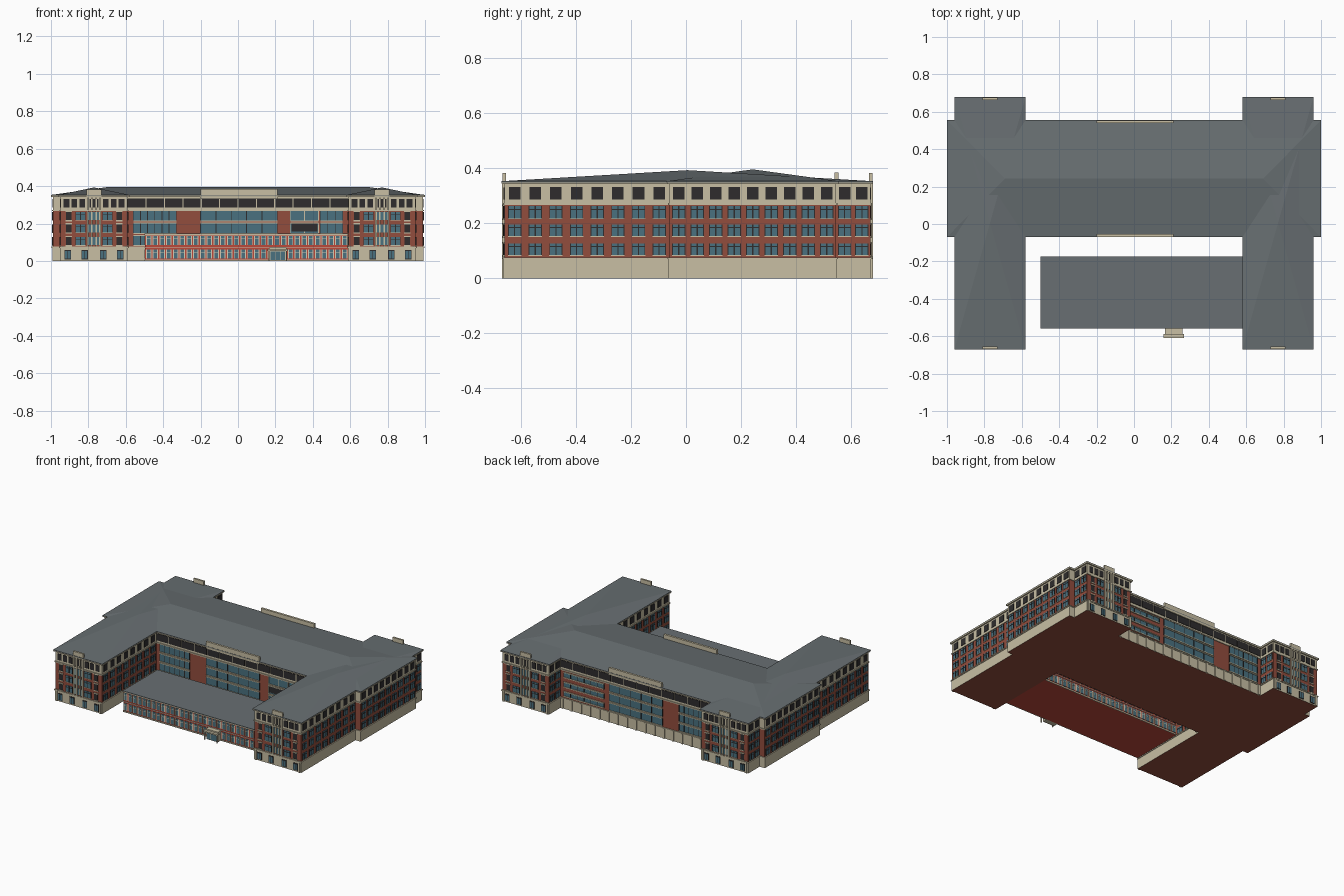
import bpy, bmesh
from mathutils import Vector

if "Cube" in bpy.data.objects:
    bpy.data.objects.remove(bpy.data.objects["Cube"])

def lin(c):
    c /= 255
    return c / 12.92 if c <= 0.04045 else ((c + 0.055) / 1.055) ** 2.4

COLORS = {"brick": (146, 77, 61), "stone": (200, 191, 164), "roof_grey": (104, 111, 114),
          "glass_blue": (74, 113, 128), "dark_glass": (46, 44, 45), "orange_brick": (186, 72, 58),
          "pale_trim": (210, 203, 180)}
MATS = {}
for name, c in COLORS.items():
    m = bpy.data.materials.new(name)
    m.diffuse_color = (*[lin(v) for v in c], 1)
    m.use_nodes = True
    m.node_tree.nodes["Principled BSDF"].inputs["Base Color"].default_value = m.diffuse_color
    MATS[name] = m

def finish(name, bm, *mats):
    me = bpy.data.meshes.new(name)
    bm.to_mesh(me)
    bm.free()
    for m in mats:
        me.materials.append(MATS[m])
    ob = bpy.data.objects.new(name, me)
    bpy.context.collection.objects.link(ob)
    return ob

# Boxes are collected per part, one mesh each
PARTS = {}
def box(part, mat, a, b):
    bm = PARTS.setdefault((part, mat), bmesh.new())
    v = [bm.verts.new((x, y, z)) for z in (a[2], b[2])
         for x, y in ((a[0], a[1]), (b[0], a[1]), (b[0], b[1]), (a[0], b[1]))]
    for f in ((3, 2, 1, 0), (4, 5, 6, 7), (0, 1, 5, 4), (1, 2, 6, 5), (2, 3, 7, 6), (3, 0, 4, 7)):
        bm.faces.new([v[i] for i in f])

class Wall:
    """Straight wall; plates are placed along it by distance u and height z."""
    def __init__(self, p, q):
        self.p, d = Vector(p), Vector(q) - Vector(p)
        self.len, self.d = d.length, d.normalized()
        self.n = Vector((self.d.y, -self.d.x))
    def plate(self, part, mat, u0, u1, z0, z1, t=0.003, back=0.002):
        a = self.p + self.d * u0 - self.n * back
        b = self.p + self.d * u1 + self.n * t
        box(part, mat, (min(a.x, b.x), min(a.y, b.y), z0), (max(a.x, b.x), max(a.y, b.y), z1))

def offset(pts, d):
    out = []
    for i, p in enumerate(pts):
        p = Vector(p)
        a, b = (p - Vector(pts[i - 1])).normalized(), (Vector(pts[(i + 1) % len(pts)]) - p).normalized()
        out.append(p + d * (Vector((a.y, -a.x)) + Vector((b.y, -b.x))))
    return out

# Main H-shaped body: footprint lofted upward with cornices and colour bands
half = [(.58, -.07), (.58, -.67), (.96, -.67), (.96, -.07), (1, -.07), (1, .555),
        (.96, .555), (.96, .68), (.58, .68), (.58, .555)]
foot = half + [(-x, y) for x, y in reversed(half)]
LEVELS = [(0, -.007, 1), (.070, -.007, 1), (.070, -.003, 1), (.076, -.003, 1), (.076, -.01, 0),
          (.266, -.01, 1), (.266, -.005, 1), (.273, -.005, 1), (.273, -.01, 1), (.342, -.01, 1),
          (.342, -.001, 1), (.349, 0, 2), (.353, 0, 2)]
bm = bmesh.new()
rings = [[bm.verts.new((p.x, p.y, z)) for p in offset(foot, o)] for z, o, _ in LEVELS]
n = len(foot)
for k in range(len(rings) - 1):
    for i in range(n):
        j = (i + 1) % n
        f = bm.faces.new((rings[k][i], rings[k][j], rings[k + 1][j], rings[k + 1][i]))
        f.material_index = LEVELS[k][2]
bm.faces.new(rings[0][::-1]).material_index = 0
finish("main_body", bm, "brick", "stone", "roof_grey")

# Roofs: pyramid over each wing, hipped roof over the main bar (separate slopes)
def hip(name, x0, x1, y0, y1, z, r0, r1):
    bm = bmesh.new()
    a, b, c, d = [(x, y, z) for x, y in ((x0, y0), (x1, y0), (x1, y1), (x0, y1))]
    for f in ((a, b, r1, r0), (b, c, r1), (c, d, r0, r1), (d, a, r0)):
        bm.faces.new([bm.verts.new(p) for p in dict.fromkeys(f)])
    finish(name, bm, "roof_grey")

for s in (-1, 1):
    xs = sorted((s * .58, s * .96))
    hip("wing_roof", *xs, -.67, .68, .353, (s * .77, .005, .393), (s * .77, .005, .393))
hip("main_roof", -1, 1, -.07, .555, .353, (-.69, .2425, .396), (.69, .2425, .396))

FLOORS = [(.084, .127), (.153, .196), (.218, .262)]

def window(w, c, width, z0, z1):
    h = width / 2
    w.plate("window_panes", "glass_blue", c - h, c + h, z0, z1)
    w.plate("window_mullions", "dark_glass", c - .002, c + .002, z0, z1, .0045)
    w.plate("window_mullions", "dark_glass", c - h, c + h, z1 - .013, z1 - .010, .0045)
    for s in (-1, 1):
        w.plate("window_mullions", "dark_glass", c + s * h - .0015, c + s * h + .0015, z0, z1, .0045)
    w.plate("window_sills", "stone", c - h - .002, c + h + .002, z0 - .003, z0, .005)

# Regular bays on the wing sides and main bar ends
def side_facade(w):
    k = max(1, round(w.len / .071))
    for i in range(k):
        c = w.len * (i + .5) / k
        for z0, z1 in FLOORS:
            window(w, c, .045, z0, z1)
        w.plate("attic_windows", "dark_glass", c - .021, c + .021, .286, .332)

# Wing end facade with central bay between stone pilasters
def wing_end(w):
    m = w.len / 2
    for s in (-1, 1):
        for o in (.05, .14):
            w.plate("base_windows", "dark_glass", m + s * o - .018, m + s * o + .018, .008, .058, .005)
            for q in (-.008, .008):
                w.plate("base_panes", "glass_blue", m + s * o + q - .006, m + s * o + q + .006, .012, .052, .007)
        w.plate("corner_piers", "stone", m + s * .168 - .006, m + s * .168 + .006, 0, .08, .009)
        for o in (.033, .012):
            w.plate("wing_pilasters", "stone", m + s * o - .005, m + s * o + .005, .075, .342, .009)
        for z0, z1 in FLOORS:
            window(w, m + s * .072, .05, z0, z1)
            c = m + s * .135
            w.plate("narrow_windows", "dark_glass", c - .014, c + .014, z0, z1)
            for z in (z0 - .006, z1):
                w.plate("window_sills", "stone", c - .018, c + .018, z, z + .006, .006)
        for o in (.063, .105, .147):
            w.plate("attic_windows", "dark_glass", m + s * o - .015, m + s * o + .015, .287, .331)
    for z0, z1 in FLOORS:
        for o in (-.022, 0, .022):
            w.plate("bay_windows", "glass_blue", m + o - .007, m + o + .007, z0, z1, .004)
    w.plate("attic_windows", "dark_glass", m - .025, m + .025, .287, .331)
    w.plate("wing_parapets", "stone", m - .04, m + .04, .340, .382, .007, .006)

# Long facades of the main bar: glazed strips between brick piers
def strip(w, u, x0, x1, z0, z1, pitch, mull):
    a, b = sorted((u(x0), u(x1)))
    w.plate("strip_glazing", "glass_blue", a, b, z0, z1)
    k = max(1, round((b - a) / pitch))
    for i in range(k + 1):
        c = a + (b - a) * i / k
        w.plate("strip_mullions", mull, c - .002, c + .002, z0, z1, .005)
    for z in (z0 - .006, z1):
        w.plate("strip_bands", "stone", a, b, z, z + .006, .007)

def long_facade(w, front):
    u = (lambda x: x + w.len / 2) if front else (lambda x: w.len / 2 - x)
    for z0, z1 in ((.086, .134), (.15, .2), (.217, .268)):
        strip(w, u, -.2, .21, z0, z1, .082, "dark_glass")
        strip(w, u, -.56, -.33, z0, z1, .04, "dark_glass")
        if front:
            strip(w, u, .44, .56, z0, z1, .04, "dark_glass")
            strip(w, u, .28, .43, z0, z1, .075, "stone")
        else:
            strip(w, u, .25, .56, z0 + .006, z1 - .016, .05, "dark_glass")
    if front:
        w.plate("dark_bay", "dark_glass", u(.285), u(.425), .158, .2, .006)
    k = 12
    for i in range(k):
        a, b = w.len * i / k, w.len * (i + 1) / k
        w.plate("attic_windows", "dark_glass", a + .003, b - .003, .287, .335)
    for i in range(17):
        c = .02 + (w.len - .04) * i / 16
        w.plate("base_pilasters", "stone", c - .006, c + .006, 0, .072, .009)
    a, b = sorted((u(-.2), u(.21)))
    w.plate("main_parapets", "stone", a, b, .335, .384, .009, .006)

pts = offset(foot, -.01)
for i in range(n):
    w = Wall(pts[i], pts[(i + 1) % n])
    if abs(w.d.x) < .5:
        side_facade(w)
    elif w.len > .8:
        long_facade(w, w.d.x > 0)
    elif w.len > .2:
        wing_end(w)

# Low front annex with two glazed storeys
box("annex_body", "orange_brick", (-.496, -.556, 0), (.588, -.179, .14))
box("annex_roof", "roof_grey", (-.5, -.56, .143), (.588, -.175, .147))
box("annex_fascia", "stone", (-.499, -.559, .137), (.588, -.176, .1435))
for w in (Wall((-.496, -.556), (.588, -.556)), Wall((.588, -.179), (-.496, -.179)),
          Wall((-.496, -.179), (-.496, -.556))):
    k = round(w.len / .036)
    for z0, z1 in ((.014, .062), (.084, .134)):
        for i in range(k):
            c = w.len * (i + .5) / k
            w.plate("annex_windows", "glass_blue", c - .0115, c + .0115, z0, z1)
            for s in (-1, 1):
                w.plate("annex_mullions", "pale_trim", c + s * .012 - .0025, c + s * .012 + .0025, z0, z1, .004)
            w.plate("annex_mullions", "pale_trim", c - .012, c + .012, z1 - .016, z1 - .013, .004)
    w.plate("annex_bands", "pale_trim", 0, w.len, .071, .075, .004)
    w.plate("annex_plinth", "stone", 0, w.len, 0, .008, .004)

# Entrance porch
box("porch_body", "stone", (.168, -.59, 0), (.257, -.555, .062))
box("porch_canopy", "stone", (.165, -.592, .062), (.26, -.555, .072))
box("porch_canopy", "stone", (.158, -.61, .054), (.267, -.588, .063))
for x in (.163, .257):
    box("porch_posts", "stone", (x, -.607, 0), (x + .006, -.6, .055))
for i in range(3):
    box("porch_doors", "glass_blue", (.175 + i * .026, -.593, .004), (.198 + i * .026, -.589, .05))

for (part, mat), bm in PARTS.items():
    finish(part, bm, mat)
